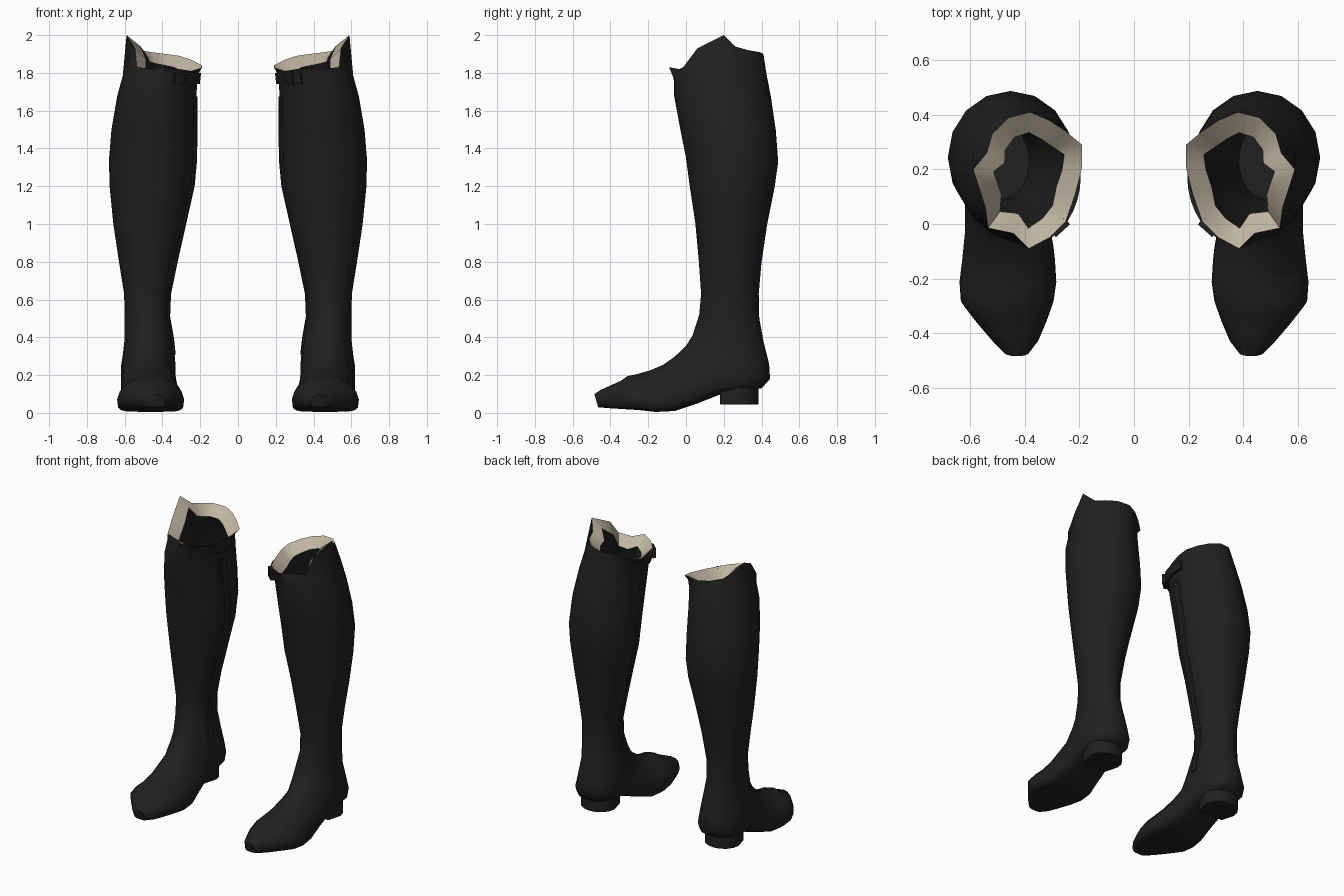
import bpy, bmesh, math
from mathutils import Vector

cube = bpy.data.objects.get("Cube")
if cube:
    bpy.data.objects.remove(cube)

SEGMENTS = 16


def make_material(name, colour, roughness):
    mat = bpy.data.materials.new(name)
    mat.use_nodes = True
    mat.diffuse_color = (*colour, 1)
    shader = mat.node_tree.nodes["Principled BSDF"]
    shader.inputs["Base Color"].default_value = (*colour, 1)
    shader.inputs["Roughness"].default_value = roughness
    return mat


leather = make_material("black leather", (.015, .015, .015), .6)
lining = make_material("cream lining", (.53, .46, .36), .8)

# Cross-sections: front y, z; back y, z; inner x, outer x; flatness underneath
SHAFT = [
    (-.065, 1.77, .425, 1.80, .215, .61, 0),
    (-.063, 1.68, .45, 1.67, .22, .64, 0),
    (-.03, 1.5, .475, 1.5, .22, .67, 0),
    (.0, 1.35, .488, 1.33, .222, .683, 0),
    (.02, 1.2, .47, 1.2, .235, .68, 0),
    (.05, 1.0, .43, 1.0, .28, .66, 0),
    (.068, .8, .40, .8, .325, .63, 0),
    (.08, .63, .385, .63, .36, .603, 0),
    (.07, .52, .388, .5, .365, .60, 0),
]
FOOT = [
    (.035, .41, .41, .38, .345, .60, 0),
    (.0, .355, .44, .26, .335, .61, .1),
    (-.035, .32, .445, .18, .33, .62, .3),
    (-.07, .29, .40, .13, .33, .62, .6),
    (-.12, .255, .2, .105, .325, .62, .8),
    (-.19, .225, .06, .05, .31, .62, .9),
    (-.26, .205, -.06, .01, .29, .63, 1),
    (-.31, .195, -.16, .005, .285, .64, 1),
    (-.345, .17, -.25, .015, .295, .635, 1),
    (-.40, .145, -.33, .02, .32, .58, 1),
    (-.455, .12, -.41, .025, .35, .52, 1),
    (-.485, .10, -.465, .03, .385, .475, .8),
]

# Scalloped top edge, from the front point round the outer peak to the inner side
RIM = [
    (.385, -.09, 1.83), (.44, -.035, 1.82), (.535, -.015, 1.83), (.545, .06, 1.93),
    (.59, .2, 2.0), (.54, .26, 1.94), (.52, .33, 1.92), (.46, .39, 1.91),
    (.38, .41, 1.9), (.31, .38, 1.89), (.25, .34, 1.87), (.19, .29, 1.84),
    (.19, .21, 1.83), (.215, .11, 1.82), (.25, .01, 1.81), (.31, -.05, 1.82),
]


def section_point(row, angle, grow=0.0):
    """Point on a rounded section; angle runs front, outer, back, inner."""
    yf, zf, yb, zb, x0, x1, flat = row
    v, s = math.cos(angle), math.sin(angle)
    if v < 0:
        s = math.copysign(abs(s) ** (1 - .6 * flat), s)
        v = -abs(v) ** (1 - .4 * flat)
    v -= .3 * flat * (1 - v * v)
    front, back = Vector((0, yf, zf)), Vector((0, yb, zb))
    half = (front - back) / 2
    point = (front + back) / 2 + half * v * (1 + grow / half.length)
    point.x = (x0 + x1) / 2 + s * ((x1 - x0) / 2 + grow)
    return point


def section(row, grow=0.0):
    return [section_point(row, math.tau * i / SEGMENTS, grow) for i in range(SEGMENTS)]


def shaft_row(z):
    """Interpolated shaft section at a height."""
    for upper, lower in zip(SHAFT, SHAFT[1:]):
        if z >= lower[1]:
            t = (z - lower[1]) / (upper[1] - lower[1])
            row = [b + (a - b) * t for a, b in zip(upper, lower)]
            row[1] = row[3] = z
            return row
    return SHAFT[-1]


def finish(name, bm, side, bevel=0.0):
    for vert in bm.verts:
        vert.co.x *= side
    bmesh.ops.recalc_face_normals(bm, faces=bm.faces)
    mesh = bpy.data.meshes.new(name)
    bm.to_mesh(mesh)
    bm.free()
    mesh.materials.append(leather)
    mesh.materials.append(lining)
    obj = bpy.data.objects.new(name, mesh)
    bpy.context.collection.objects.link(obj)
    if bevel:
        mod = obj.modifiers.new("soft edges", 'BEVEL')
        mod.width, mod.segments = bevel, 2
    bpy.ops.object.select_all(action='DESELECT')
    obj.select_set(True)
    bpy.context.view_layer.objects.active = obj
    bpy.ops.object.shade_smooth_by_angle(angle=math.radians(50))
    return obj


def loft(rings, caps=True, cream_band=None):
    bm = bmesh.new()
    loops = [[bm.verts.new(p) for p in ring] for ring in rings]
    for k, (a, b) in enumerate(zip(loops, loops[1:])):
        for i in range(len(a)):
            j = (i + 1) % len(a)
            face = bm.faces.new((a[i], a[j], b[j], b[i]))
            face.material_index = int(k == cream_band)
    if caps:
        bm.faces.new(loops[0])
        bm.faces.new(loops[-1])
    return bm


def boot(name, side):
    # Hollow upper: inner tube, turned lining, rim, shaft and foot in one skin
    rim = [Vector(p) for p in RIM]
    centre = Vector((.395, .18, 0))
    lip = []
    for p in rim:
        inward = centre - Vector((p.x, p.y, 0))
        lip.append(p + inward.normalized() * .075 - Vector((0, 0, .06)))
    inside = [section(shaft_row(z), -.02) for z in (.56, .8, 1.2, 1.6)]
    rings = inside + [lip, rim] + [section(r) for r in SHAFT + FOOT]
    finish(name + "_upper", loft(rings, cream_band=len(inside)), side)

    # D-shaped heel block
    outline = [(.385, .18), (.575, .18)]
    for i in range(9):
        a = math.pi * i / 8
        outline.append((.48 + .12 * math.cos(a), .275 + .11 * math.sin(a)))
    rings = [[Vector((x, y, z)) for x, y in outline] for z in (.045, .16)]
    finish(name + "_heel", loft(rings), side, .005)

    # Strap wrapping from the front round the inner side
    start, stop, steps = math.radians(262), math.radians(338), 8
    rings = []
    for i in range(steps + 1):
        a = start + (stop - start) * i / steps
        rings.append([section_point(shaft_row(z), a, g)
                      for z, g in ((1.74, 0), (1.74, .014), (1.80, .018), (1.80, 0))])
    finish(name + "_strap", loft(rings), side)

    # Buckle frame on the strap
    a = math.radians(318)
    spot = section_point(shaft_row(1.77), a, .02)
    out = Vector((math.sin(a), -math.cos(a), 0))
    along = Vector((-out.y, out.x, 0))
    rings = []
    for sx, sz in ((-1, -1), (1, -1), (1, 1), (-1, 1)):
        corner = along * sx + Vector((0, 0, sz))
        rings.append([spot + corner * r + out * d
                      for r, d in ((.035, -.01), (.035, .01), (.022, .01), (.022, -.01))])
    finish(name + "_buckle", loft(rings + rings[:1], caps=False), side)

    # Fastening placket down the inner side
    rings = []
    for row in SHAFT[1:] + FOOT[:2]:
        rings.append([section_point(row, math.radians(d), g)
                      for d, g in ((272, -.004), (274, .006), (286, .006), (288, -.004))])
    finish(name + "_placket", loft(rings), side)


boot("left_boot", 1)
boot("right_boot", -1)
